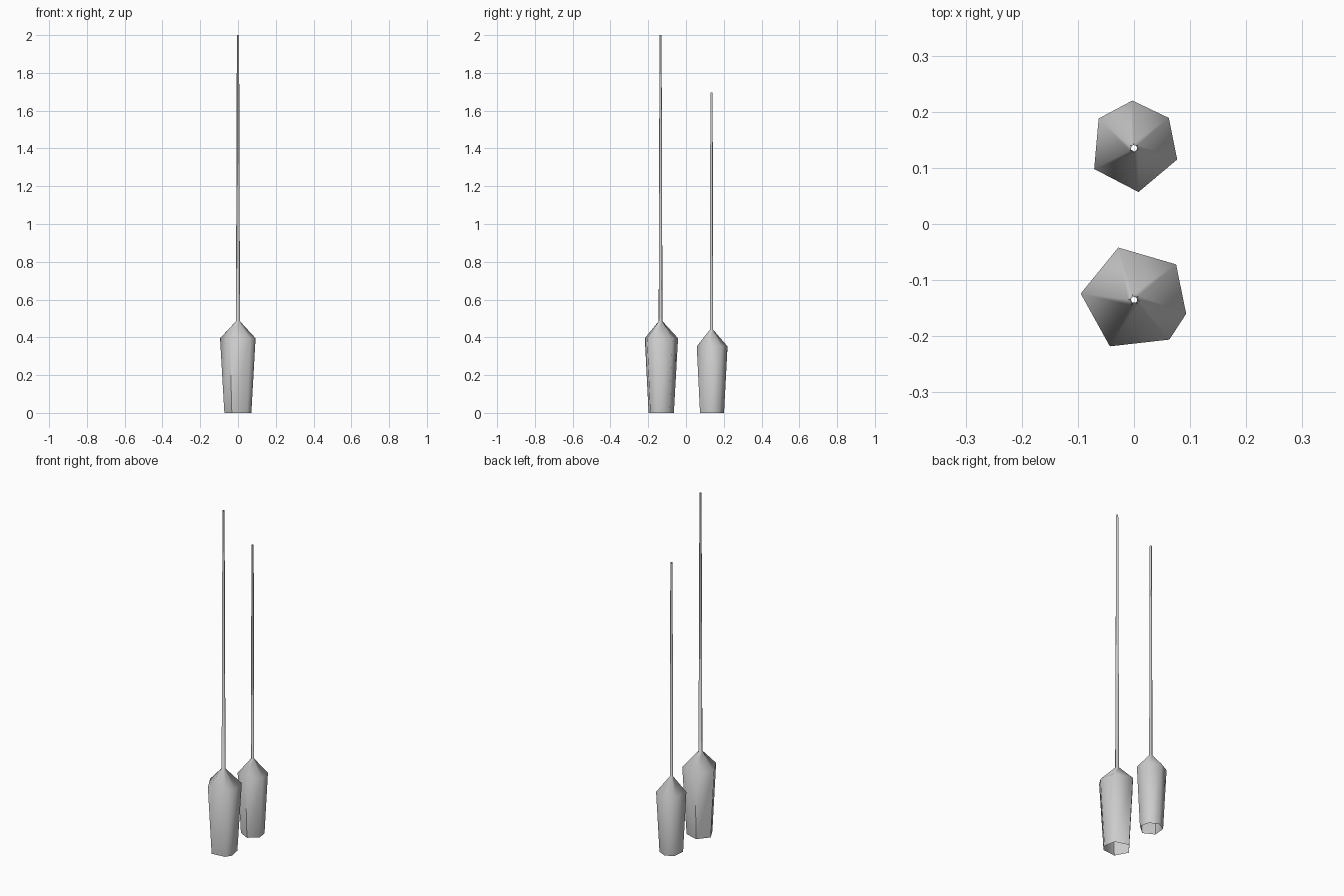
import bpy, bmesh
from mathutils import Vector

if "Cube" in bpy.data.objects:
    bpy.data.objects.remove(bpy.data.objects["Cube"])


def cattail(name, centre, outline, levels):
    """Loft one six-sided outline through (height, scale) levels, open at both ends."""
    c = Vector(centre)
    bm = bmesh.new()
    rings = []
    for z, size, regular in levels:
        ring = []
        for p in outline:
            d = Vector(p) - c
            # the thin stem is an even ring, the head keeps the uneven outline
            d = d.normalized() * size if regular else d * size
            ring.append(bm.verts.new((c.x + d.x, c.y + d.y, z)))
        rings.append(ring)
    for low, high in zip(rings, rings[1:]):
        for i in range(len(low)):
            j = (i + 1) % len(low)
            bm.faces.new((low[i], low[j], high[j], high[i]))
    bmesh.ops.recalc_face_normals(bm, faces=bm.faces)
    mesh = bpy.data.meshes.new(name)
    bm.to_mesh(mesh)
    bm.free()
    obj = bpy.data.objects.new(name, mesh)
    bpy.context.collection.objects.link(obj)
    bpy.ops.object.select_all(action='DESELECT')
    obj.select_set(True)
    bpy.context.view_layer.objects.active = obj
    bpy.ops.object.shade_smooth_by_angle(angle=1.15)
    return obj


# Tall front spike: tapered head, sloped shoulder, thin stem
cattail("tall_spike", (0, -0.135),
        [(-0.095, -0.124), (-0.043, -0.218), (0.063, -0.206),
         (0.093, -0.160), (0.075, -0.072), (-0.028, -0.042)],
        [(0, 0.76, False), (0.395, 1, False), (0.485, 0.011, True), (2.0, 0.006, True)])

# Shorter back spike
cattail("short_spike", (0, 0.135),
        [(-0.071, 0.098), (0.008, 0.057), (0.077, 0.115),
         (0.062, 0.189), (-0.003, 0.220), (-0.063, 0.188)],
        [(0, 0.78, False), (0.352, 1, False), (0.44, 0.009, True), (1.695, 0.006, True)])
